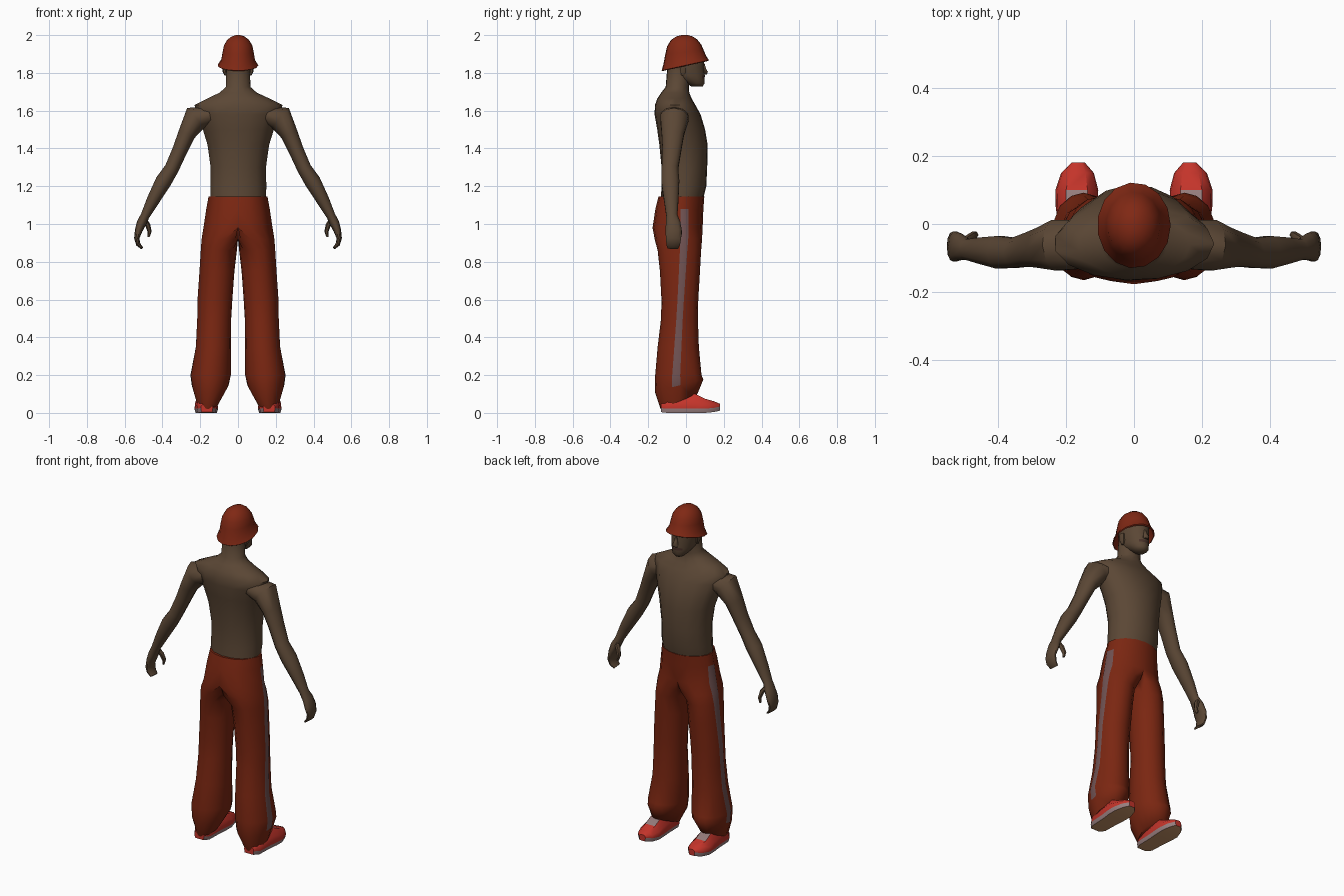
import bpy, bmesh, math
from mathutils import Vector

if "Cube" in bpy.data.objects:
    bpy.data.objects.remove(bpy.data.objects["Cube"])


def material(name, srgb):
    m = bpy.data.materials.new(name)
    m.diffuse_color = [(c / 255 / 12.92 if c < 10 else ((c / 255 + .055) / 1.055) ** 2.4) for c in srgb] + [1]
    m.use_nodes = True
    m.node_tree.nodes["Principled BSDF"].inputs["Base Color"].default_value = m.diffuse_color
    return m


SKIN = material("brown skin", (91, 71, 53))
RUST = material("rust cloth", (122, 38, 17))
HAT = material("hat red", (128, 40, 20))
STRIPE = material("stripe mauve", (112, 82, 82))
RED = material("shoe red", (196, 52, 42))
GREY = material("shoe grey", (150, 125, 125))
TAN = material("sole tan", (196, 145, 102))
LIP = material("lip brown", (74, 50, 42))


def loft(name, rings, mats, rule=None, mirror=False, angle=60):
    """Skin a list of point rings; rule(ring, side, centre) picks a material."""
    bm = bmesh.new()
    vs = [[bm.verts.new(p) for p in r] for r in rings]
    n = len(rings[0])
    for i in range(len(vs) - 1):
        for j in range(n):
            k = (j + 1) % n
            f = bm.faces.new((vs[i][j], vs[i][k], vs[i + 1][k], vs[i + 1][j]))
            if rule:
                f.material_index = rule(i, j, f.calc_center_median())
    for r in (vs[0], vs[-1]):
        bm.faces.new(r)
    bmesh.ops.recalc_face_normals(bm, faces=bm.faces)
    # open the seam that lies on the mirror plane
    seam = [f for f in bm.faces if mirror and all(abs(v.co.x) < 1e-5 for v in f.verts)]
    bmesh.ops.delete(bm, geom=seam, context='FACES')
    me = bpy.data.meshes.new(name)
    bm.to_mesh(me)
    bm.free()
    ob = bpy.data.objects.new(name, me)
    bpy.context.collection.objects.link(ob)
    for m in mats:
        me.materials.append(m)
    if mirror:
        ob.modifiers.new("mirror", 'MIRROR').use_axis[0] = True
    bpy.ops.object.select_all(action='DESELECT')
    ob.select_set(True)
    bpy.context.view_layer.objects.active = ob
    bpy.ops.object.shade_smooth_by_angle(angle=math.radians(angle))
    return ob


def ring(z, x0, x1, y0, y1, tilt=0, angles=range(0, 360, 24), clamp=False):
    """Level ellipse filling a box; tilt raises its +y side."""
    pts = []
    for a in angles:
        x = (x0 + x1) / 2 + (x1 - x0) / 2 * math.cos(math.radians(a))
        dy = (y1 - y0) / 2 * math.sin(math.radians(a))
        pts.append(Vector((max(x, 0) if clamp else x, (y0 + y1) / 2 + dy, z + tilt * dy)))
    return pts


def tube(path, sides=10):
    """Rings square to a path of (x, y, z, radius in the xz plane, radius in y)."""
    ps = [Vector(p[:3]) for p in path]
    out = []
    for i, p in enumerate(path):
        t = (ps[min(i + 1, len(ps) - 1)] - ps[max(i - 1, 0)]).normalized()
        u = Vector((0, 1, 0)).cross(t).normalized()
        w = t.cross(u)
        out.append([ps[i] + u * p[3] * math.cos(a) + w * p[4] * math.sin(a)
                    for a in (2 * math.pi * k / sides for k in range(sides))])
    return out


# Torso and neck: z, half width, back, front
body = [(1.12, .148, -.135, .088), (1.2, .15, -.13, .108), (1.3, .148, -.13, .113),
        (1.42, .165, -.142, .115), (1.5, .19, -.153, .102), (1.58, .218, -.167, .078),
        (1.63, .236, -.165, .05), (1.665, .165, -.152, .03), (1.695, .1, -.132, .018),
        (1.725, .066, -.108, .015), (1.82, .063, -.1, .03)]
loft("torso", [ring(z, -w, w, a, b) for z, w, a, b in body], [SKIN])

# Head with lips coloured at the front
skull = [(1.727, .025, .03, .088), (1.745, .045, 0, .1), (1.77, .058, -.06, .1), (1.785, .063, -.085, .102),
         (1.83, .07, -.1, .096), (1.89, .073, -.102, .097), (1.94, .062, -.085, .075)]
loft("head", [ring(z, -w, w, a, b, angles=range(6, 366, 24)) for z, w, a, b in skull], [SKIN, LIP],
     lambda i, j, c: int(i == 2 and c.y > .09))
nose = [(1.792, .017, .085, .112), (1.805, .019, .085, .118), (1.825, .011, .08, .107), (1.85, .008, .08, .1)]
loft("nose", [ring(z, -w, w, a, b, angles=range(0, 360, 60)) for z, w, a, b in nose], [SKIN])
ears = [(1.785, .06, .07, -.025, -.008), (1.805, .06, .081, -.032, .002), (1.845, .06, .083, -.036, .004)]
loft("ears", [ring(*e, angles=range(0, 360, 60)) for e in ears], [SKIN], mirror=True)

# Bucket hat: hollow underside, flared brim, domed crown
hat = [(1.885, .076, -.104, .1, .2), (1.836, .103, -.125, .115, .22), (1.84, .108, -.13, .122, .22),
       (1.868, .09, -.12, .107, .2), (1.91, .083, -.11, .094, .1), (1.945, .076, -.1, .082, .04),
       (1.975, .058, -.08, .06, .02), (1.993, .034, -.052, .035, 0), (2.0, .012, -.025, .01, 0)]
loft("bucket_hat", [ring(z, -w, w, a, b, t) for z, w, a, b, t in hat], [HAT])

# Arms and mitten hands
arm = [(.15, -.06, 1.575, .05, .075), (.225, -.062, 1.56, .07, .078), (.272, -.07, 1.475, .046, .062),
       (.308, -.075, 1.39, .04, .052), (.35, -.085, 1.295, .038, .046), (.395, -.083, 1.225, .043, .05),
       (.45, -.078, 1.125, .034, .04), (.491, -.075, 1.045, .024, .031), (.511, -.068, 1.005, .025, .04),
       (.526, -.066, .965, .02, .046), (.536, -.066, .925, .014, .042), (.528, -.068, .892, .012, .038),
       (.508, -.07, .872, .007, .03)]
loft("arms", tube(arm), [SKIN], mirror=True)
thumb = [(.5, -.055, 1.03, .012, .014), (.478, -.04, .995, .014, .014),
         (.468, -.032, .96, .011, .012), (.474, -.03, .932, .006, .008)]
loft("thumbs", tube(thumb, 6), [SKIN], mirror=True)

# Trousers: one half, mirrored; a narrow outer sector carries the stripe
leg = [(1.145, -.156, .156, -.146, .097), (1.08, -.168, .168, -.162, .092), (.98, -.184, .184, -.177, .088),
       (.92, -.06, .193, -.166, .085), (.86, .006, .197, -.15, .08), (.75, .019, .204, -.138, .074),
       (.6, .03, .215, -.13, .065), (.5, .036, .217, -.132, .063), (.35, .038, .224, -.15, .068),
       (.2, .038, .252, -.163, .082), (.145, .05, .245, -.165, .092, .25), (.06, .1, .22, -.135, .06, .4)]


def leg_ring(r):
    z, y0, y1 = r[0], r[3], r[4]
    y = -.052 + .045 * min(1, max(0, (z - .2) / .75))
    s = math.degrees(math.asin((y - (y0 + y1) / 2) / ((y1 - y0) / 2)))
    around = [s - 10, s + 10] + [45, 68, 90, 115, 140, 160, 180, 200, 220, 245, 270, 292, 315]
    return ring(*r, angles=around, clamp=True)


loft("trousers", [leg_ring(r) for r in leg], [RUST, STRIPE],
     lambda i, j, c: int(j == 0 and 1 <= i < 10), mirror=True)

# Shoes: sections along y as y, centre x, half width, height, lift
shoe = [(-.132, .165, .032, .045, .004), (-.1, .166, .052, .08, 0), (0, .167, .056, .1, 0),
        (.05, .168, .062, .1, 0), (.1, .168, .063, .075, 0), (.15, .166, .048, .056, .005),
        (.18, .164, .02, .036, .012)]


def shoe_ring(y, cx, w, h, lift):
    side = [(.88, 0), (1, .022), (.93, .022 + (h - .022) * .5), (.5, h)]
    half = [(cx + a * w, y, lift + b) for a, b in side]
    return half + [(2 * cx - x, yy, z) for x, yy, z in reversed(half)]


def shoe_paint(i, j, c):
    if j == 7:
        return 2
    if j in (0, 6):
        return 1
    return int(j == 3 and .04 < c.y < .11)


loft("shoes", [shoe_ring(*s) for s in shoe], [RED, GREY, TAN], shoe_paint, mirror=True, angle=40)
